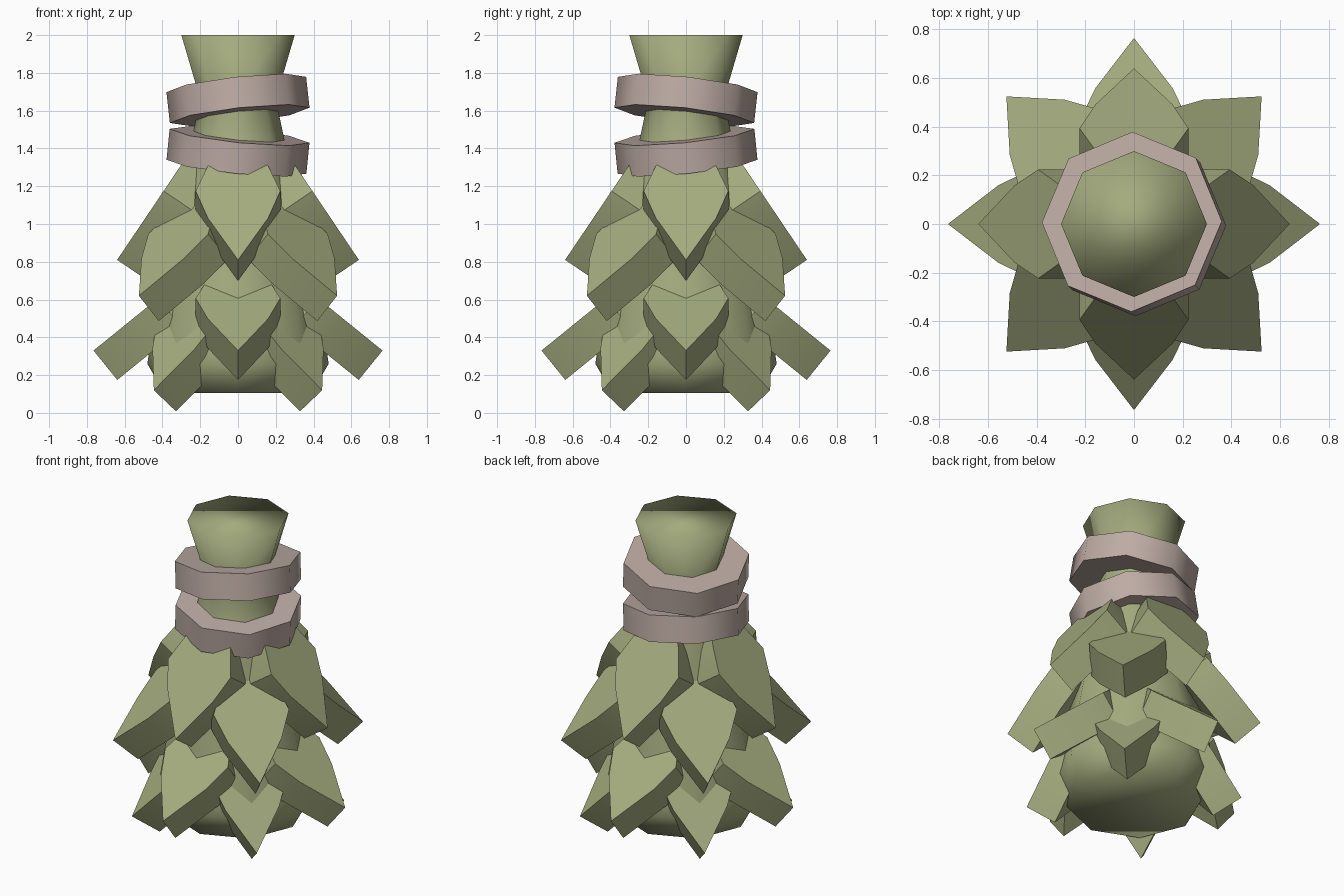
import bpy, bmesh, math
from mathutils import Matrix, Vector

cube = bpy.data.objects.get("Cube")
if cube:
    bpy.data.objects.remove(cube, do_unlink=True)


def material(name, color):
    mat = bpy.data.materials.new(name)
    mat.use_nodes = True
    mat.diffuse_color = color
    mat.node_tree.nodes["Principled BSDF"].inputs["Base Color"].default_value = color
    return mat


green = material("sage green", (0.37, 0.41, 0.21, 1))
clay = material("dusty pink clay", (0.51, 0.41, 0.37, 1))


def finish(name, bm, mat, angle):
    """Turn a bmesh into a shaded object."""
    bmesh.ops.recalc_face_normals(bm, faces=bm.faces)
    mesh = bpy.data.meshes.new(name)
    bm.to_mesh(mesh)
    bm.free()
    mesh.materials.append(mat)
    obj = bpy.data.objects.new(name, mesh)
    bpy.context.collection.objects.link(obj)
    bpy.ops.object.select_all(action='DESELECT')
    obj.select_set(True)
    bpy.context.view_layer.objects.active = obj
    if angle is None:
        bpy.ops.object.shade_smooth()
    else:
        bpy.ops.object.shade_smooth_by_angle(angle=math.radians(angle))
    return obj


# Eight-sided stem with a bulging foot, narrow neck and flared top
def make_stem():
    profile = [(0.39, 0.105), (0.48, 0.26), (0.465, 0.36), (0.425, 0.6),
               (0.245, 1.45), (0.2, 1.66), (0.3, 2.0)]
    bm = bmesh.new()
    rings = []
    for r, z in profile:
        rings.append([bm.verts.new((r * math.cos(i * math.pi / 4),
                                    r * math.sin(i * math.pi / 4), z)) for i in range(8)])
    for low, high in zip(rings, rings[1:]):
        for i in range(8):
            j = (i + 1) % 8
            bm.faces.new((low[i], low[j], high[j], high[i]))
    bm.faces.new(rings[0][::-1])
    bm.faces.new(rings[-1])
    finish("stem", bm, green, None)


# Thick pointed leaf: outline is (distance from tip, half width)
LEAF = [(0.268, 0.16), (0.44, 0.224), (0.6, 0.16), (0.7, 0.1)]
THICKNESS = 0.2


def make_leaf(name, tip_r, tip_z, slope, turn):
    a = math.radians(slope)
    inward = Vector((-math.cos(a), 0, math.sin(a)))
    normal = Vector((math.sin(a), 0, math.cos(a)))
    tip = Vector((tip_r, 0, tip_z))
    outline = [(0, 0)] + LEAF + [(s, -w) for s, w in reversed(LEAF)]
    bm = bmesh.new()
    top = [bm.verts.new(tip + inward * s + Vector((0, w, 0))) for s, w in outline]
    under = [bm.verts.new(v.co - normal * THICKNESS) for v in top]
    bm.faces.new(top)
    bm.faces.new(under[::-1])
    for i in range(len(top)):
        j = (i + 1) % len(top)
        bm.faces.new((top[i], under[i], under[j], top[j]))
    bmesh.ops.rotate(bm, verts=bm.verts, matrix=Matrix.Rotation(math.radians(turn), 3, 'Z'))
    finish(name, bm, green, 35)


# Tilted eight-sided collar around the neck
def make_collar(name, z, tilt_x, tilt_y):
    bm = bmesh.new()
    bmesh.ops.create_cone(bm, cap_ends=True, segments=8, radius1=0.372,
                          radius2=0.372, depth=0.165)
    first = max(bm.verts, key=lambda v: v.co.x - abs(v.co.y))
    spin = -math.atan2(first.co.y, first.co.x)
    bmesh.ops.rotate(bm, verts=bm.verts, matrix=Matrix.Rotation(spin, 3, 'Z'))
    axis = Vector((-tilt_x, -tilt_y, 1)).normalized()
    tilt = Vector((0, 0, 1)).rotation_difference(axis).to_matrix()
    bmesh.ops.rotate(bm, verts=bm.verts, matrix=tilt)
    bmesh.ops.translate(bm, verts=bm.verts, vec=(0, 0, z))
    finish(name, bm, clay, 50)


make_stem()

# Four tiers of four leaves: tip radius, tip height, slope, starting turn
tiers = {
    "upper_leaf": (0.64, 0.81, 56, 0),
    "middle_leaf": (0.742, 0.62, 48, 45),
    "lower_leaf": (0.765, 0.33, 39, 0),
    "foot_leaf": (0.63, 0.12, 56, 45),
}
for tier, (r, z, slope, start) in tiers.items():
    for k in range(4):
        make_leaf(f"{tier}_{k + 1}", r, z, slope, start + 90 * k)

make_collar("upper_collar", 1.657, 0.11, -0.11)
make_collar("lower_collar", 1.385, -0.1, 0.1)
